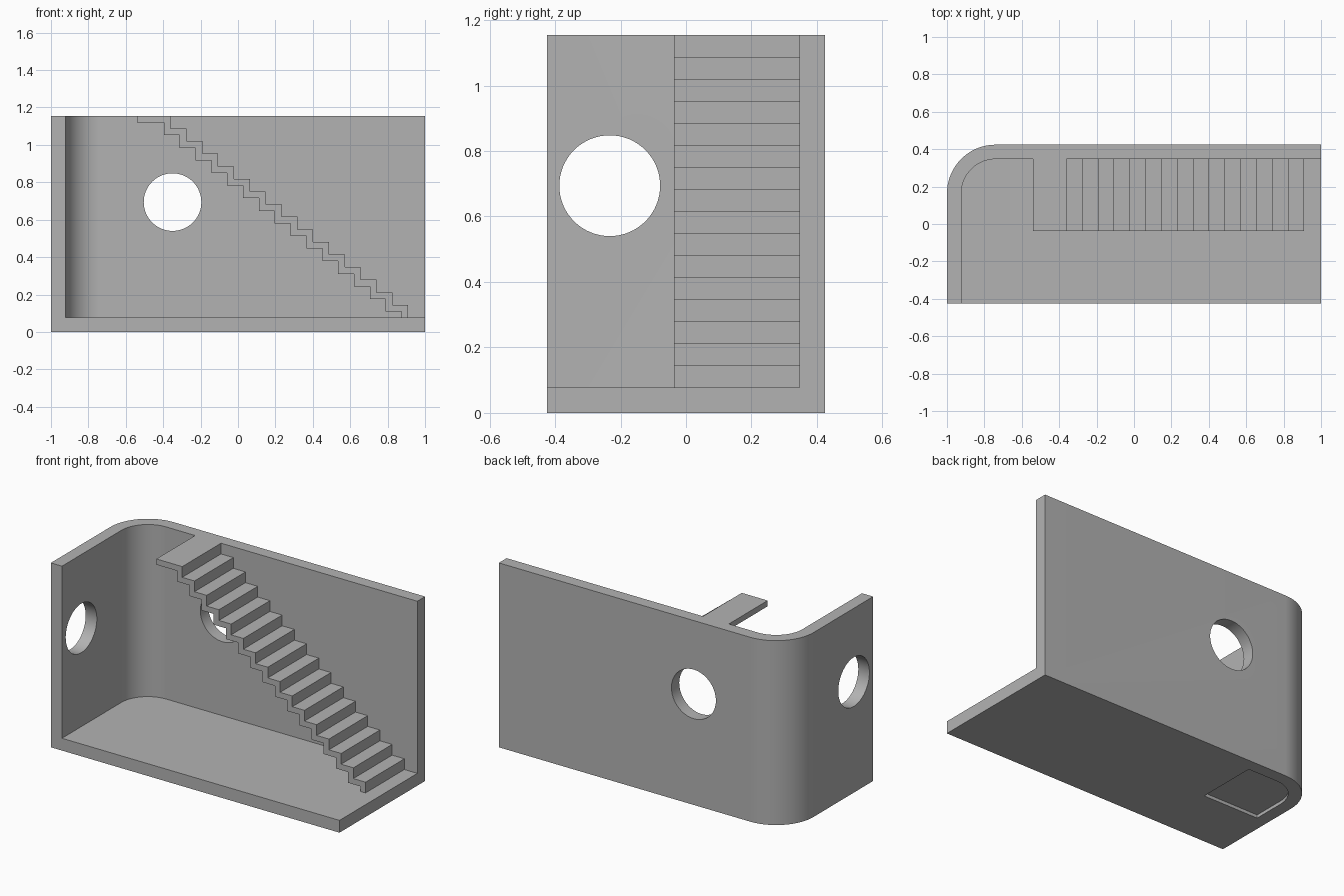
import bpy, bmesh, math
from mathutils import Vector

default = bpy.data.objects.get("Cube")
if default:
    bpy.data.objects.remove(default, do_unlink=True)

grey = bpy.data.materials.new("plain_grey")
grey.use_nodes = True
COLOUR = (0.45, 0.45, 0.45, 1)
grey.diffuse_color = COLOUR
grey.node_tree.nodes["Principled BSDF"].inputs["Base Color"].default_value = COLOUR

# Main dimensions
T = 0.077                      # wall and floor thickness
H = 1.155                      # total height
Y = 0.424                      # half depth
R = 0.26                       # outer corner radius
STAIR_Y = -0.037               # open side of the stairs


def prism(name, points, start, end):
    """Extrude a closed outline of 3D points along the vector from start to end."""
    bm = bmesh.new()
    start, end = Vector(start), Vector(end)
    face = bm.faces.new([bm.verts.new(Vector(p) + start) for p in points])
    top = bmesh.ops.extrude_face_region(bm, geom=[face])["geom"]
    bmesh.ops.translate(bm, vec=end - start,
                        verts=[v for v in top if isinstance(v, bmesh.types.BMVert)])
    bmesh.ops.recalc_face_normals(bm, faces=bm.faces)
    mesh = bpy.data.meshes.new(name)
    bm.to_mesh(mesh)
    bm.free()
    obj = bpy.data.objects.new(name, mesh)
    bpy.context.collection.objects.link(obj)
    mesh.materials.append(grey)
    return obj


def rounded_plan(x0, x1, y0, y1, r, steps=24):
    """Rectangle in plan with its back corner on the -x side rounded."""
    arc = [(x0 + r - r * math.sin(a), y1 - r + r * math.cos(a), 0)
           for a in (math.pi / 2 * i / steps for i in range(steps + 1))]
    return [(x1, y1, 0)] + arc + [(x0, y0, 0), (x1, y0, 0)]


def cut(target, cutter):
    mod = target.modifiers.new("cut", "BOOLEAN")
    mod.operation = "DIFFERENCE"
    mod.solver = "EXACT"
    mod.object = cutter
    bpy.context.view_layer.objects.active = target
    bpy.ops.object.modifier_apply(modifier=mod.name)
    bpy.data.objects.remove(cutter, do_unlink=True)


# Shell: floor, back wall and side wall joined by a rounded corner
shell = prism("room_shell", rounded_plan(-1, 1, -Y, Y, R), (0, 0, 0), (0, 0, H))
cut(shell, prism("cavity", rounded_plan(T - 1, 1.2, -0.6, Y - T, R - T),
                 (0, 0, T), (0, 0, H + 0.2)))

# Shallow recess under the floor, in line with the landing
cut(shell, prism("recess", rounded_plan(T - 1, -0.54, STAIR_Y, Y - T, R - T),
                 (0, 0, -0.1), (0, 0, 0.02)))

# Round windows through the back wall and the side wall
ring = [(math.cos(a) * 0.154, math.sin(a) * 0.154)
        for a in (math.tau * i / 64 for i in range(64))]
cut(shell, prism("back_window", [(u - 0.35, 0, v + 0.694) for u, v in ring],
                 (0, 0.2, 0), (0, 0.6, 0)))
cut(shell, prism("side_window", [(0, u - 0.233, v + 0.694) for u, v in ring],
                 (-1.2, 0, 0), (-0.8, 0, 0)))

# Staircase: thin folded ribbon of treads and risers ending in a landing
RISERS, RUN, THICK = 16, 0.0847, 0.036
RISE = (H - T) / RISERS
FIRST = 0.91
upper, lower = [], []
for i in range(RISERS):
    x = FIRST - i * RUN
    upper += [(x, 0, T + i * RISE), (x, 0, T + (i + 1) * RISE)]
    bottom = max(T, T + i * RISE - THICK)
    lower += [(x - THICK, 0, bottom), (x - THICK, 0, T + (i + 1) * RISE - THICK)]
landing = [(-0.54, 0, H), (-0.54, 0, H - THICK)]
prism("staircase", upper + landing + lower[::-1], (0, STAIR_Y, 0), (0, Y - T, 0))

# Smooth the curved surfaces, keep the edges crisp
bpy.ops.object.select_all(action="DESELECT")
shell.select_set(True)
bpy.context.view_layer.objects.active = shell
bpy.ops.object.shade_smooth_by_angle(angle=math.radians(30))
